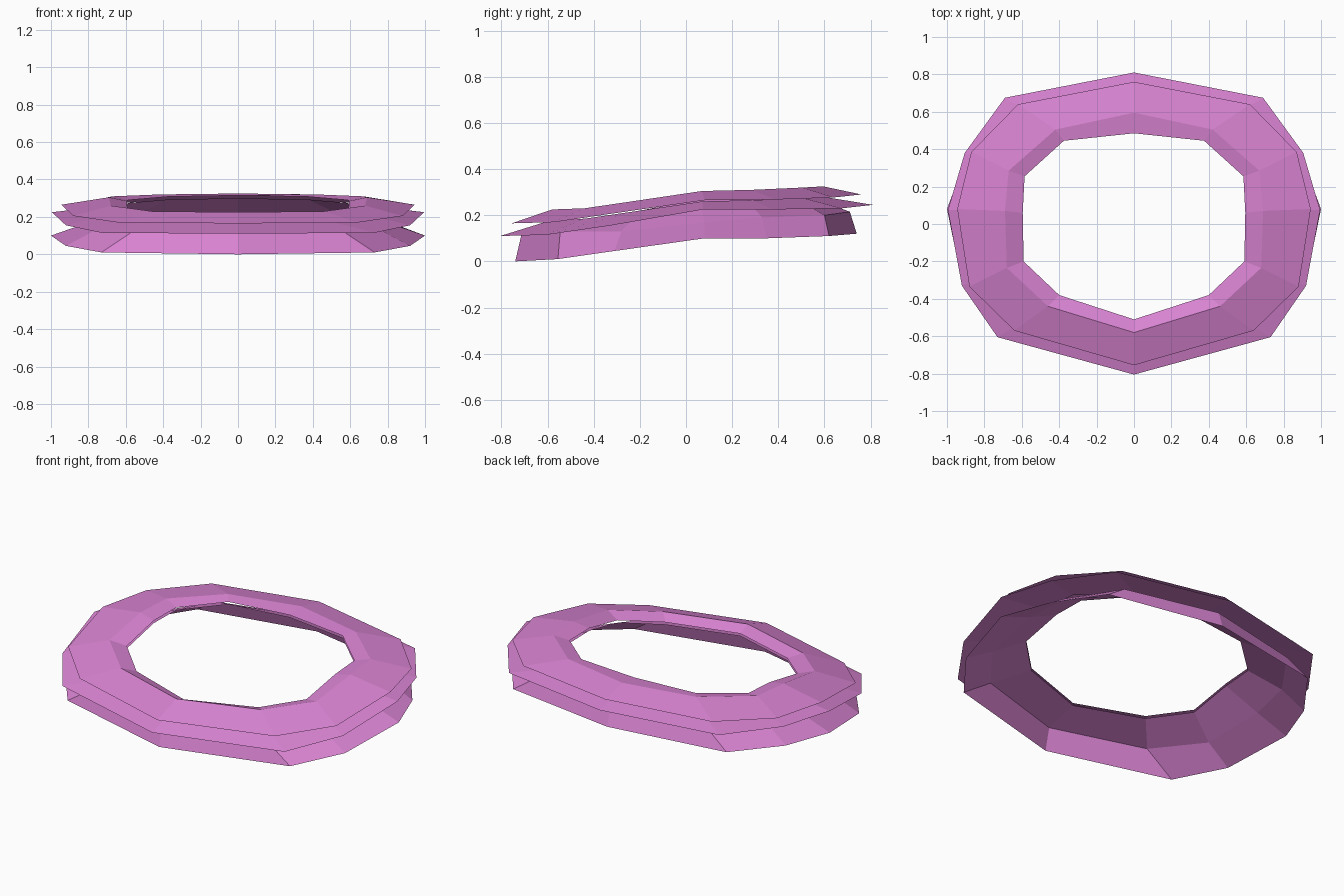
import bpy, bmesh

if "Cube" in bpy.data.objects:
    bpy.data.objects.remove(bpy.data.objects["Cube"])

pink = bpy.data.materials.new("orchid_pink")
pink.diffuse_color = (0.70, 0.23, 0.65, 1)
pink.use_nodes = True
pink.node_tree.nodes["Principled BSDF"].inputs["Base Color"].default_value = pink.diffuse_color

# Half outlines run from the back centre, round the +x side, to the front centre
ridge = [(0, .595, .325), (.42, .505, .32), (.67, .285, .31), (.69, .07, .305),
         (.68, -.235, .26), (.46, -.44, .23), (0, -.58, .225)]
lip = [(0, .485, .315), (.375, .445, .308), (.585, .255, .29), (.595, .06, .285),
       (.59, -.2, .235), (.4, -.38, .205), (0, -.51, .195)]
top_edge = [(0, .76, .29), (.62, .64, .277), (.87, .385, .268), (.945, .08, .265),
            (.88, -.335, .205), (.64, -.57, .17), (0, -.755, .165)]
mid_edge = [(0, .81, .245), (.69, .675, .23), (.905, .38, .225), (.995, .075, .225),
            (.92, -.33, .155), (.73, -.605, .115), (0, -.805, .11)]
base_edge = [(0, .74, .12), (.70, .62, .11), (.90, .35, .10), (1.0, .08, .10),
             (.92, -.31, .045), (.73, -.555, .01), (0, -.74, 0)]
shoulder = [(0, .71, .215), (.57, .60, .20), (.76, .33, .19), (.80, .08, .17),
            (.76, -.28, .13), (.55, -.545, .13), (0, -.71, .13)]


def lowered(ring, dz):
    return [(x, y, z - dz) for x, y, z in ring]


def sheet(name, rings):
    """Bridge mirrored closed rings, listed from outer edge to inner edge."""
    bm = bmesh.new()
    loops = []
    for half in rings:
        full = half + [(-x, y, z) for x, y, z in half[-2:0:-1]]
        loops.append([bm.verts.new(p) for p in full])
    n = len(loops[0])
    for outer, inner in zip(loops, loops[1:]):
        for i in range(n):
            j = (i + 1) % n
            # winding keeps the normals pointing up and out
            bm.faces.new((outer[j], outer[i], inner[i], inner[j]))
    me = bpy.data.meshes.new(name)
    bm.to_mesh(me)
    bm.free()
    me.materials.append(pink)
    ob = bpy.data.objects.new(name, me)
    bpy.context.collection.objects.link(ob)
    return ob


# Three stacked collar layers
sheet("top_layer", [top_edge, ridge, lip])
sheet("middle_layer", [mid_edge, lowered(ridge, .045)])
sheet("base_layer", [base_edge, shoulder, lowered(lip, .015)])
